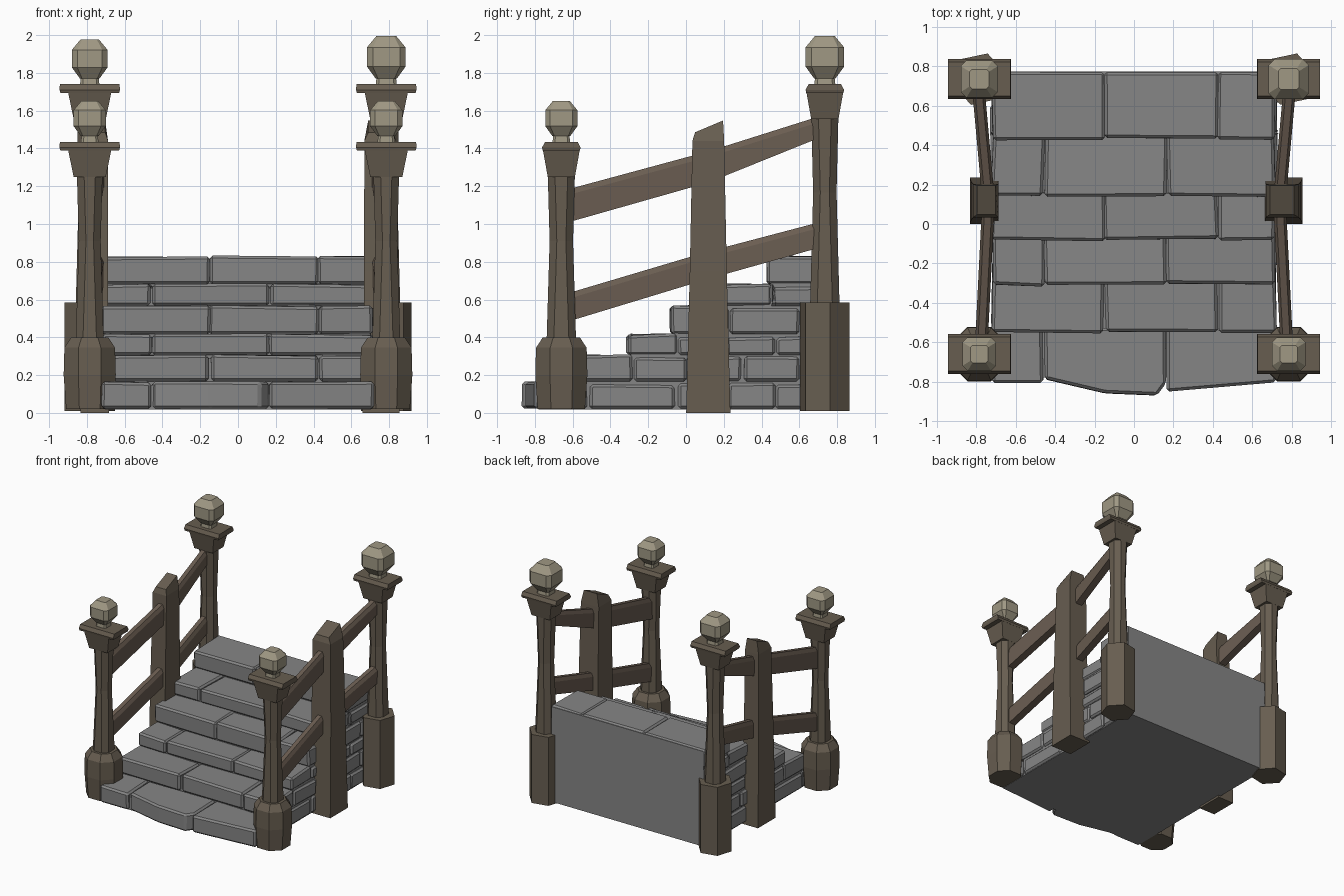
import bpy, bmesh, math, random
from mathutils import Vector

if "Cube" in bpy.data.objects:
    bpy.data.objects.remove(bpy.data.objects["Cube"])

random.seed(4)


def material(name, rgb):
    m = bpy.data.materials.new(name)
    m.diffuse_color = (*rgb, 1)
    m.use_nodes = True
    m.node_tree.nodes["Principled BSDF"].inputs["Base Color"].default_value = m.diffuse_color
    return m


STONE = material("grey stone", (0.235, 0.235, 0.235))
WOOD = material("post wood", (0.135, 0.110, 0.080))
RAIL = material("rail wood", (0.145, 0.110, 0.083))
FINIAL = material("pale finial", (0.350, 0.315, 0.230))


def finish(bm, name, mat):
    bmesh.ops.recalc_face_normals(bm, faces=bm.faces)
    me = bpy.data.meshes.new(name)
    bm.to_mesh(me)
    bm.free()
    me.materials.append(mat)
    ob = bpy.data.objects.new(name, me)
    bpy.context.collection.objects.link(ob)
    return ob


def add_loft(bm, rings):
    """Skin a list of equal-sized point rings and cap both ends."""
    vs = [[bm.verts.new(p) for p in r] for r in rings]
    n = len(vs[0])
    for a, b in zip(vs, vs[1:]):
        for i in range(n):
            bm.faces.new((a[i], a[(i + 1) % n], b[(i + 1) % n], b[i]))
    bm.faces.new(vs[0][::-1])
    bm.faces.new(vs[-1])


def loft(name, mat, rings):
    bm = bmesh.new()
    add_loft(bm, rings)
    return finish(bm, name, mat)


def square(cx, cy, z, hx, hy, c=0):
    """Rectangle ring, with corners cut by c when c > 0."""
    if c == 0:
        pts = [(-hx, -hy), (hx, -hy), (hx, hy), (-hx, hy)]
    else:
        pts = [(-hx + c, -hy), (hx - c, -hy), (hx, -hy + c), (hx, hy - c),
               (hx - c, hy), (-hx + c, hy), (-hx, hy - c), (-hx, -hy + c)]
    return [(cx + x, cy + y, z) for x, y in pts]


def hexagon(cx, cy, z, r, turn):
    return [(cx + r * math.cos(turn + i * math.pi / 3),
             cy + r * math.sin(turn + i * math.pi / 3), z) for i in range(6)]


# ---------- stone steps ----------
def add_stone(bm, outline, z0, z1, jitter=0.007, bevel=0.014):
    """Rough block: jittered prism with chamfered edges."""
    j = lambda: random.uniform(-jitter, jitter)
    flat = [(x + j(), min(y + j(), 0.774)) for x, y in outline]
    tmp = bmesh.new()
    add_loft(tmp, [[(x, y, z0) for x, y in flat],
                   [(x + j() * .5, min(y + j() * .5, 0.774), z1 + j()) for x, y in flat]])
    bmesh.ops.recalc_face_normals(tmp, faces=tmp.faces)
    bmesh.ops.bevel(tmp, geom=tmp.edges[:], offset=bevel, segments=1,
                    affect='EDGES', profile=0.5)
    me = bpy.data.meshes.new("tmp")
    tmp.to_mesh(me)
    tmp.free()
    bm.from_mesh(me)
    bpy.data.meshes.remove(me)


def rect(x0, x1, y0, y1):
    return [(x0, y0), (x1, y0), (x1, y1), (x0, y1)]


W, BACK = 0.722, 0.775
fronts = [-0.80, -0.55, -0.31, -0.08, 0.14, 0.43]
levels = [0.02, 0.165, 0.305, 0.415, 0.565, 0.68, 0.828]
side_joints = [[-0.05, 0.22, 0.47], [0.0, 0.30, 0.60], [0.22, 0.47],
               [0.23, 0.60], [0.46], []]
for k, y0 in enumerate(fronts):
    z0, z1 = levels[k] + 0.002, levels[k + 1]
    back = fronts[k + 1] + 0.03 if k < 5 else BACK
    joints = (-0.455, 0.165) if k % 2 == 0 else (-0.15, 0.425)
    xs = [-W, *joints, W]
    bm = bmesh.new()
    for i in range(3):
        a, b = xs[i] + 0.003, xs[i + 1] - 0.003
        out = rect(a, b, y0, back)
        if k == 0 and i == 1:      # bulging worn front stone
            out = [(a, -0.79), (-0.15, -0.865), (0.11, -0.865), (b, -0.81),
                   (b, back), (a, back)]
        elif k == 0 and i == 2:
            out[0] = (a, -0.85)
        add_stone(bm, out, z0, z1)
    # stones along both flanks behind the tread
    ys = [back, *side_joints[k], BACK]
    if k < 5:
        for p, q in zip(ys, ys[1:]):
            for s in (-1, 1):
                lo, hi = sorted((s * W, s * 0.55))
                add_stone(bm, rect(lo, hi, p + 0.003, q - 0.002), z0, z1 - 0.012)
    finish(bm, f"stone_course_{k + 1}", STONE)

# stepped core that closes gaps, back and underside
prof = [(BACK, 0.018)]
prof.append((fronts[0] + 0.02, 0.018))
for k, y0 in enumerate(fronts):
    prof += [(y0 + 0.02, levels[k] - 0.018 if k else 0.03), (y0 + 0.02, levels[k + 1] - 0.018)]
prof.append((BACK, levels[6] - 0.012))
loft("step_core", STONE, [[(x, y, z) for y, z in prof] for x in (-0.705, 0.705)])


# ---------- newel posts ----------
def newel(name, cx, cy, base_top, cap_z, fin):
    """cap_z: underside of the capital; fin: size of the finial."""
    # base
    if cy < 0:
        rows = [(0.02, .125, .07), (0.20, .138, .078), (0.345, .134, .075), (base_top, .098, .055)]
        loft(name + "_base", WOOD, [square(cx, cy, z, h, h, c) for z, h, c in rows])
    else:
        loft(name + "_base", WOOD, [hexagon(cx, cy, z, 0.137, math.radians(12))
                                    for z in (0.01, base_top)])
    # waisted shaft
    mid = base_top + (cap_z - base_top) * 0.6
    rows = [(base_top - 0.02, .074), (mid, .058), (cap_z + 0.02, .068)]
    loft(name + "_shaft", WOOD, [square(cx, cy, z, h, h + .004, .038) for z, h in rows])
    # flared capital and slab
    top = cap_z + 0.185
    loft(name + "_capital", WOOD, [square(cx, cy, cap_z, .085, .072),
                                   square(cx, cy, top - 0.04, .115, .098)])
    loft(name + "_slab", WOOD, [square(cx, cy, top - 0.047, .155, .098),
                                square(cx, cy, top - 0.03, .16, .102),
                                square(cx, cy, top, .158, .086)])
    # faceted finial: neck and ball
    n = 0.03
    f = fin
    loft(name + "_finial_neck", FINIAL, [square(cx, cy, top - 0.005, f * .55, f * .55, f * .15),
                                         square(cx, cy, top + n + 0.01, f * .5, f * .5, f * .15)])
    rows = [(0, .55, .12), (.62, 1, .3), (1.62, 1, .3), (2.2, .52, .12)]
    loft(name + "_finial_ball", FINIAL,
         [square(cx, cy, top + n + f * h, f * r, f * r, f * c) for h, r, c in rows])


for side, s in (("left", -1), ("right", 1)):
    newel(f"front_{side}_post", s * 0.785, -0.66, 0.40, 1.25, 0.085)
    newel(f"back_{side}_post", s * 0.785, 0.735, 0.585, 1.555, 0.094 if s < 0 else 0.102)

    # ---------- middle post with slanted top ----------
    hw = 0.075 if s < 0 else 0.098
    cx = s * 0.758
    rings = [square(cx, 0.118, 0.0, hw, 0.117),
             square(cx, 0.118, 0.75, hw * 0.92, 0.098),
             square(s * 0.752, 0.118, 1.44, hw * 0.85, 0.084)]
    tip = [(x, y, 1.515 + (y - 0.118) * 0.42) for x, y, _ in
           square(s * 0.750, 0.122, 0, hw * 0.62, 0.074)]
    loft(f"middle_{side}_post", WOOD, rings + [tip])

    # ---------- rails, bent inward at the middle post ----------
    for label, zs in (("upper", ((1.01, 1.185), (1.22, 1.385), (1.45, 1.565))),
                      ("lower", ((0.485, 0.635), (0.71, 0.855), (0.87, 1.005)))):
        rings = []
        for (x, y), (lo, hi) in zip(((.775, -.62), (.738, .12), (.79, .69)), zs):
            w = 0.032
            sec = [(-w, lo), (w, lo), (w, hi - .03), (w - .014, hi),
                   (-w + .014, hi), (-w, hi - .03)]
            rings.append([(s * x + dx, y, z) for dx, z in sec])
        loft(f"{label}_{side}_rail", RAIL, rings)
